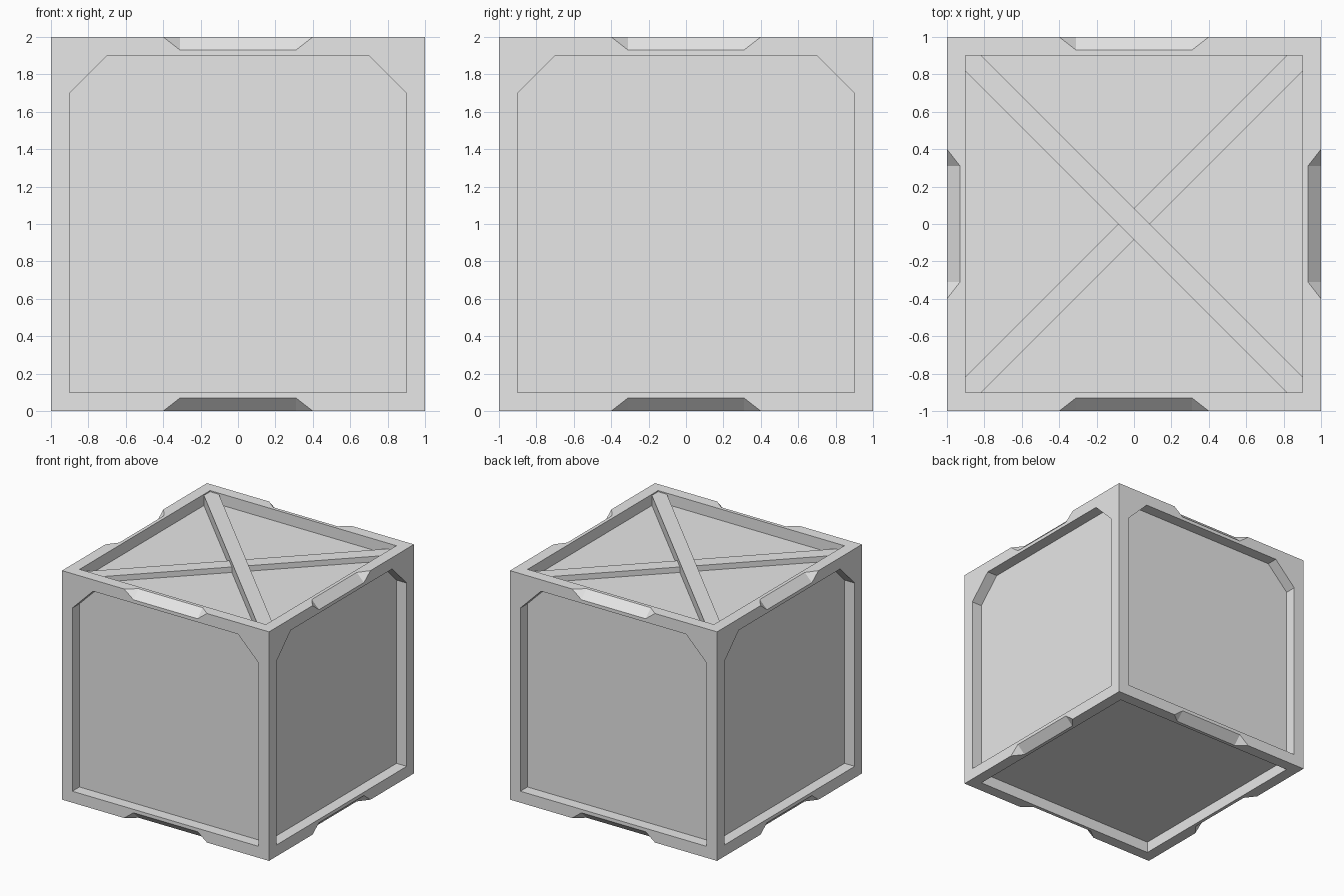
import bpy
import bmesh
from math import pi
from mathutils import Matrix, Vector

cube = bpy.data.objects.get("Cube")
if cube:
    bpy.data.objects.remove(cube, do_unlink=True)

grey = bpy.data.materials.new("crate grey")
grey.use_nodes = True
GREY = (0.8, 0.8, 0.8, 1.0)
grey.diffuse_color = GREY
grey.node_tree.nodes["Principled BSDF"].inputs["Base Color"].default_value = GREY

RIM = 0.9        # half width of the recessed panels
DEPTH = 0.098    # how far the panels sit back
OUT = 0.05       # how far cutters reach past the surface


def add_hull(bm, points, matrix=Matrix()):
    """Add the convex solid around some points."""
    verts = [bm.verts.new(matrix @ Vector(p)) for p in points]
    bmesh.ops.convex_hull(bm, input=verts)


def prism(outline, low, high):
    return [(x, y, z) for z in (low, high) for x, y in outline]


def make_object(name, bm):
    bmesh.ops.dissolve_limit(bm, angle_limit=0.01, verts=bm.verts, edges=bm.edges)
    bmesh.ops.recalc_face_normals(bm, faces=bm.faces)
    mesh = bpy.data.meshes.new(name)
    bm.to_mesh(mesh)
    bm.free()
    mesh.materials.append(grey)
    obj = bpy.data.objects.new(name, mesh)
    bpy.context.collection.objects.link(obj)
    return obj


def cut(target, cutter):
    cutter.hide_render = True
    mod = target.modifiers.new("cut", 'BOOLEAN')
    mod.operation = 'DIFFERENCE'
    mod.solver = 'EXACT'
    mod.object = cutter
    bpy.context.view_layer.objects.active = target
    bpy.ops.object.modifier_apply(modifier=mod.name)
    bpy.data.objects.remove(cutter, do_unlink=True)


to_centre = Matrix.Translation((0, 0, 1))
turns = [Matrix.Rotation(i * pi / 2, 4, 'Z') for i in range(4)]
tip_up = Matrix.Rotation(pi / 2, 4, 'X')

# Solid body of the crate
bm = bmesh.new()
bmesh.ops.create_cube(bm, size=2, matrix=to_centre)
body = make_object("crate_body", bm)

# Panel recesses: clipped upper corners on the sides, square above and below
square = [(-RIM, -RIM), (RIM, -RIM), (RIM, RIM), (-RIM, RIM)]
clipped = [(-RIM, -RIM), (RIM, -RIM), (RIM, 0.7), (0.7, RIM), (-0.7, RIM), (-RIM, 0.7)]
bm = bmesh.new()
for turn in turns:
    add_hull(bm, prism(clipped, 1 - DEPTH, 1 + OUT), to_centre @ turn @ tip_up)
for side in (-1, 1):
    add_hull(bm, prism(square, side * (1 - DEPTH), side * (1 + OUT)), to_centre)
cut(body, make_object("recess_cutter", bm))

# Grip chamfers in the middle of every horizontal edge
CHAMFER, FLAT, RUN = 0.07, 0.31, 0.09
tip = FLAT + RUN * (CHAMFER + 2 * OUT) / CHAMFER
near, far = 1 + OUT, 1 - CHAMFER - OUT
bm = bmesh.new()
for turn in turns:
    for side in (-1, 1):
        wedge = []
        for s in (-1, 1):
            wedge += [(s * FLAT, -near, side * far), (s * FLAT, -far, side * near),
                      (s * tip, -near, side * near)]
        add_hull(bm, wedge, to_centre @ turn)
cut(body, make_object("chamfer_cutter", bm))

# Crossed braces on the lid, one lying over the other
END = RIM - 0.085
brace = [(-RIM, RIM), (-END, RIM), (RIM, -END), (RIM, -RIM), (END, -RIM), (-RIM, END)]
for name, turn, top in (("upper_brace", turns[0], 1.99), ("lower_brace", turns[1], 1.95)):
    bm = bmesh.new()
    add_hull(bm, prism(brace, 1.89, top), turn)
    make_object(name, bm)
